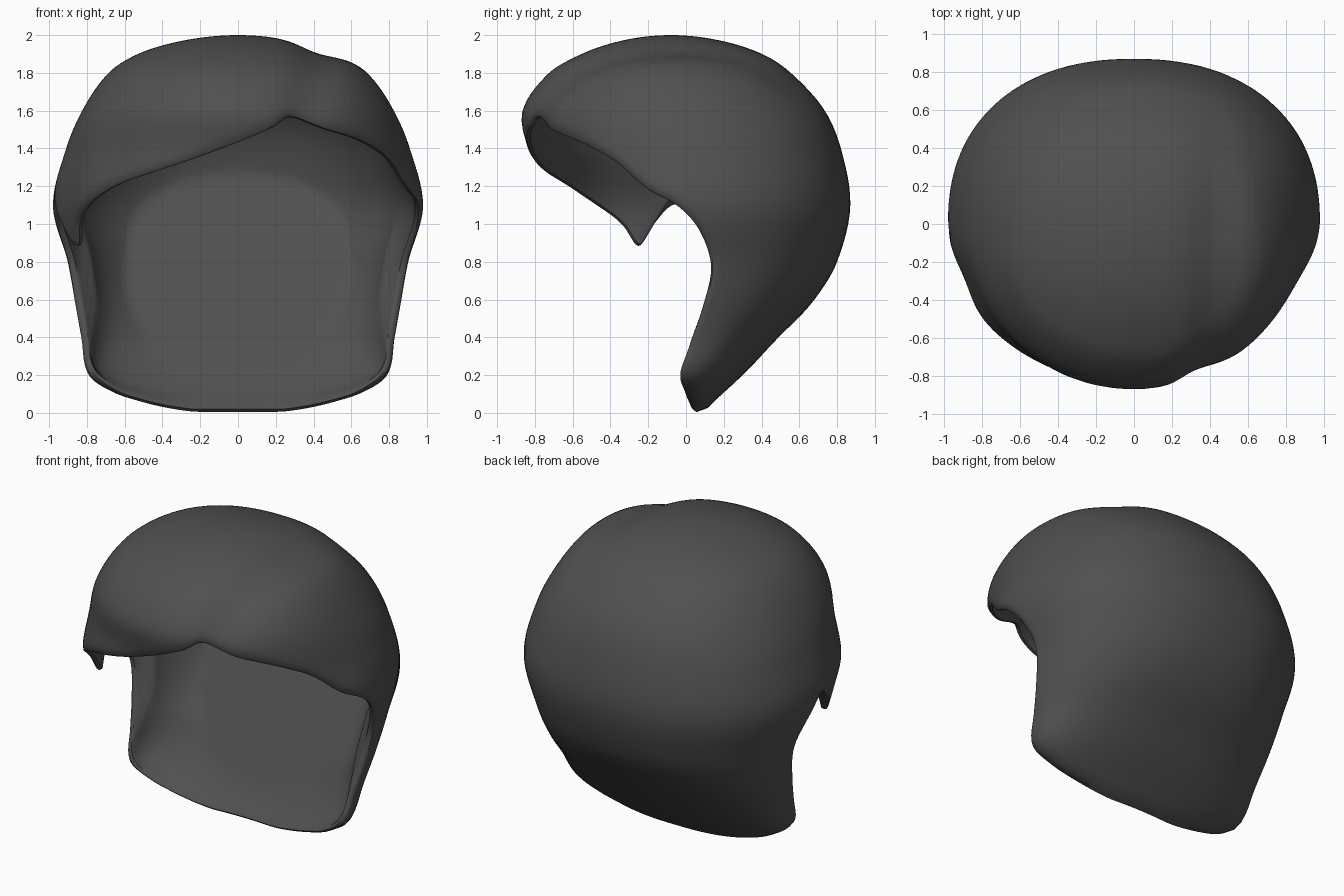
import bpy, bmesh, math
from mathutils import Vector

if "Cube" in bpy.data.objects:
    bpy.data.objects.remove(bpy.data.objects["Cube"])

C = Vector((0, -0.05, 1.0))            # centre the shell is projected from
POLE = Vector((0, 0.53, 0.85)).normalized()

# outer form: z, half width, half depth, centre y
ROWS = [(0, .25, .05, .03), (.05, .5, .11, .03), (.1, .65, .17, .02), (.2, .79, .29, .01),
        (.4, .83, .46, .03), (.6, .87, .65, .03), (.8, .91, .78, .02), (1.1, .98, .865, .005),
        (1.4, .91, .835, -.015), (1.6, .825, .8, -.065), (1.8, .685, .64, -.085),
        (1.9, .53, .478, -.075), (2.0, 0, 0, -.08)]
SECT = [(z, w * w, h * h, m) for z, w, h, m in ROWS]

# edge of the opening: fringe, right side, nape, left side with its pointed lock
FRINGE = [(0, -.85, 1.45), (.18, -.83, 1.52), (.3, -.79, 1.59), (.5, -.72, 1.52),
          (.7, -.53, 1.43), (.79, -.36, 1.33), (.88, -.2, 1.19), (.95, -.05, 1.11)]
SIDE = [(.95, .06, 1.0), (.92, .13, .85), (.89, .14, .72), (.86, .09, .52), (.82, .03, .36),
        (.78, -.02, .2), (.62, .01, .1), (.35, .04, .035)]
LOCK = [(-.94, -.05, 1.11), (-.89, -.17, 1.0), (-.86, -.25, .89), (-.84, -.33, 1.0),
        (-.79, -.42, 1.08), (-.65, -.6, 1.2), (-.45, -.75, 1.29), (-.25, -.82, 1.36)]
RIM = FRINGE + SIDE + [(0, .06, .01)] + [(-x, y, z) for x, y, z in reversed(SIDE)] + LOCK


def clamp(v):
    return max(0.0, min(1.0, v))


def bell(v, width):
    return math.exp(-(v / width)**2)


def section(z):
    """Smooth interpolation of the outer form at height z."""
    i = 0
    while i < len(SECT) - 2 and z > SECT[i + 1][0]:
        i += 1
    a, b = SECT[i], SECT[i + 1]
    p, q = SECT[max(i - 1, 0)], SECT[min(i + 2, len(SECT) - 1)]
    d = b[0] - a[0]
    t = (z - a[0]) / d
    out = []
    for k in (1, 2, 3):
        ma = (b[k] - p[k]) / (b[0] - p[0]) * d
        mb = (q[k] - a[k]) / (q[0] - a[0]) * d
        out.append((2*t**3 - 3*t*t + 1) * a[k] + (t**3 - 2*t*t + t) * ma
                   + (3*t*t - 2*t**3) * b[k] + (t**3 - t*t) * mb)
    return out


def inside(p):
    if p.z <= 0 or p.z >= 2:
        return False
    w2, h2, m = section(p.z)
    if w2 < 1e-6 or h2 < 1e-6:
        return False
    n = 1.13 if p.y > m else 1.02       # the back is a little squarer than the front
    return (p.x**2 / w2)**n + ((p.y - m)**2 / h2)**n < 1


def radius(d):
    lo, hi = 0.0, 1.6
    for _ in range(22):
        mid = (lo + hi) / 2
        if inside(C + d * mid):
            lo = mid
        else:
            hi = mid
    p = C + d * lo
    # soft parting groove on the right, shallow dents at both temples
    mid = .34 + .1 * clamp((p.z - 1.5) / .4)
    groove = .035 * bell(p.x - mid, .14) * clamp((.7 - p.y) / .7) * clamp((p.z - 1.2) / .3)
    temple = .03 * bell(p.y + .3, .16) * bell(p.z - 1.1, .3) * clamp((abs(p.x) - .5) / .2)
    return lo - groove - temple


def catmull(pts, steps):
    n, out = len(pts), []
    v = [Vector(p) for p in pts]
    for i in range(n):
        a, b, c, d = v[i - 1], v[i], v[(i + 1) % n], v[(i + 2) % n]
        for s in range(steps):
            t = s / steps
            out.append(.5 * (2*b + (c - a)*t + (2*a - 5*b + 4*c - d)*t*t + (3*b - a - 3*c + d)*t**3))
    return out


def inner(d, r, th):
    """Inset point, flattened where it meets the sloping inner back wall."""
    v = d * (r - th)
    p = C + v
    over = p.y - (.28 + .52 * (p.z - .36))
    if over > 0:
        start = C.y - (.28 + .52 * (C.z - .36))
        p = C + v * (start / (start - over))
    return p


# hair shell: outer rows from pole to rim, then inner rows back to the pole
N = 44
bm = bmesh.new()
r0 = radius(POLE)
top_out = bm.verts.new(C + POLE * r0)
top_in = bm.verts.new(inner(POLE, r0, .1))
columns = []
for rp in catmull(RIM, 7):
    e = (rp - C).normalized()
    ang = POLE.angle(e)
    side = (e - POLE * POLE.dot(e)).normalized()

    def direction(t):
        return POLE * math.cos(ang * t) + side * math.sin(ang * t)
    outer_pts, inner_pts = [], []
    for k in range(1, N + 1):
        t = k / N
        d = direction(t)
        r = radius(d)
        outer_pts.append(C + d * (r - (.006 if k == N else 0)))
        inner_pts.append(inner(d, r, .04 + .07 * clamp((1 - t) / .17)))
    d = direction(1.006)
    lip = C + d * (radius(direction(1)) - .022)
    columns.append([bm.verts.new(p) for p in outer_pts + [lip] + inner_pts[::-1]])

for i, a in enumerate(columns):
    b = columns[(i + 1) % len(columns)]
    bm.faces.new((top_out, a[0], b[0]))
    bm.faces.new((top_in, b[-1], a[-1]))
    for k in range(len(a) - 1):
        bm.faces.new((a[k], a[k + 1], b[k + 1], b[k]))
bmesh.ops.recalc_face_normals(bm, faces=bm.faces)

mesh = bpy.data.meshes.new("hair_shell")
bm.to_mesh(mesh)
bm.free()
hair = bpy.data.objects.new("hair_shell", mesh)
bpy.context.collection.objects.link(hair)
mat = bpy.data.materials.new("dark_grey")
mat.diffuse_color = (.08, .08, .08, 1)
mat.use_nodes = True
mat.node_tree.nodes["Principled BSDF"].inputs["Base Color"].default_value = mat.diffuse_color
mesh.materials.append(mat)
bpy.context.view_layer.objects.active = hair
hair.select_set(True)
bpy.ops.object.shade_smooth_by_angle(angle=math.radians(50))
